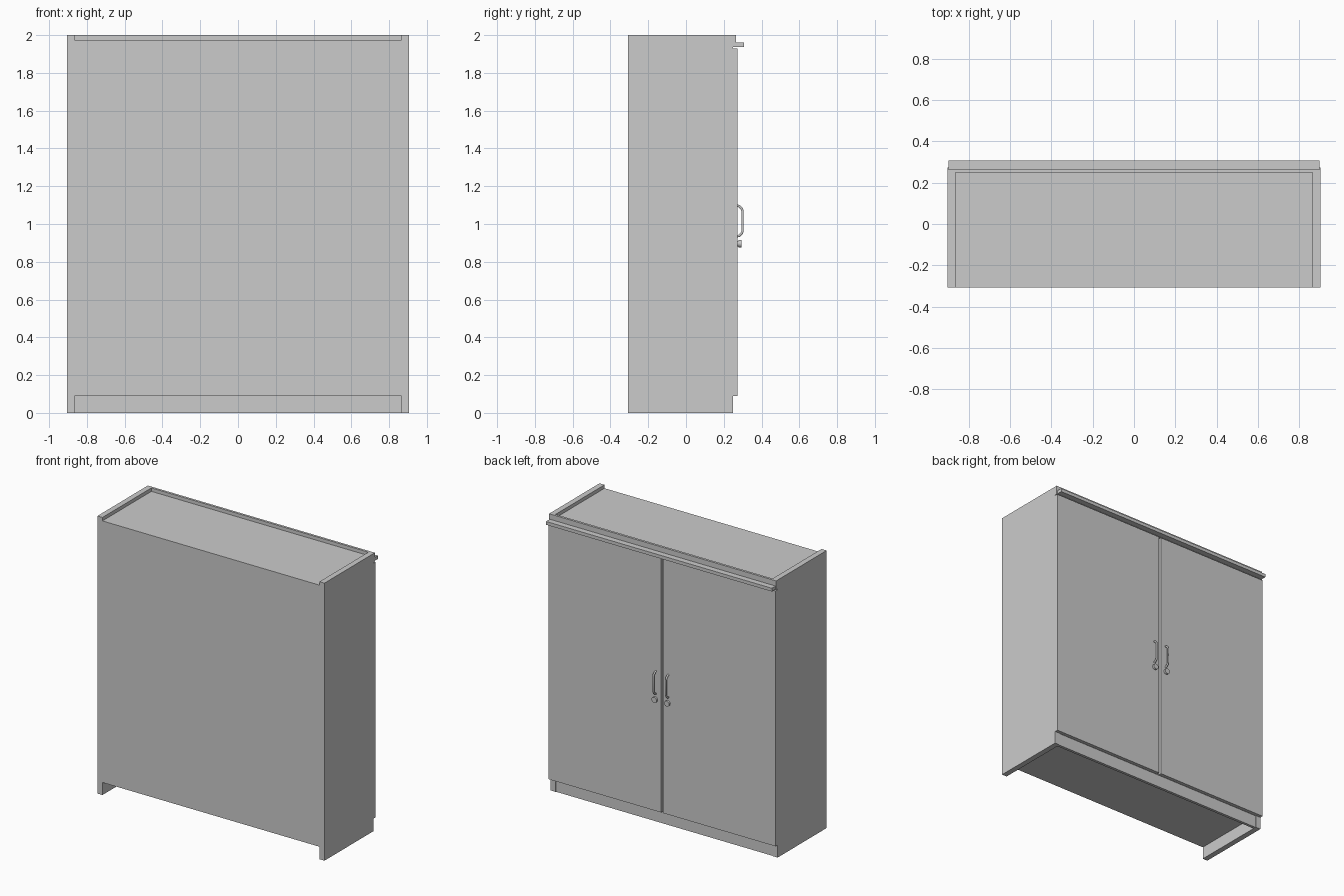
import bpy, math
from mathutils import Vector

if "Cube" in bpy.data.objects:
    bpy.data.objects.remove(bpy.data.objects["Cube"])

W = 0.905        # half width
IN = 0.865       # inner face of the sides
BACK = -0.308    # plain rear face
FRONT = 0.249    # front edge of the carcass


def box(name, x, y, z):
    bpy.ops.mesh.primitive_cube_add(size=1)
    o = bpy.context.object
    o.name = name
    o.location = [(a + b) / 2 for a, b in (x, y, z)]
    o.scale = [b - a for a, b in (x, y, z)]
    bpy.ops.object.transform_apply(location=True, rotation=False, scale=True)
    return o


def disc(name, x, z, r, y0, y1):
    bpy.ops.mesh.primitive_cylinder_add(vertices=24, radius=r, depth=y1 - y0,
                                        location=(x, (y0 + y1) / 2, z),
                                        rotation=(math.pi / 2, 0, 0))
    bpy.context.object.name = name
    bpy.ops.object.shade_smooth_by_angle()


def handle(name, x):
    # bow handle swept along a short path
    path = [(0.270, 0.935), (0.281, 0.937), (0.296, 0.952), (0.299, 0.962),
            (0.299, 1.070), (0.296, 1.080), (0.281, 1.095), (0.270, 1.097)]
    cu = bpy.data.curves.new(name, 'CURVE')
    cu.dimensions = '3D'
    cu.bevel_depth = 0.0065
    cu.bevel_resolution = 3
    cu.use_fill_caps = True
    sp = cu.splines.new('POLY')
    sp.points.add(len(path) - 1)
    for p, (y, z) in zip(sp.points, path):
        p.co = (x, y, z, 1)
    bpy.context.collection.objects.link(bpy.data.objects.new(name, cu))


# Carcass
box("back_panel", (-IN, IN), (BACK, BACK + 0.02), (0.09, 1.975))
box("top_panel", (-IN, IN), (BACK + 0.02, FRONT), (1.95, 1.975))
box("floor_panel", (-IN, IN), (BACK + 0.02, FRONT), (0.09, 0.115))
box("centre_divider", (-0.02, 0.02), (BACK + 0.02, FRONT - 0.004), (0.115, 1.95))
box("plinth", (-IN, IN), (FRONT - 0.023, FRONT - 0.003), (0, 0.09))

# Top rail and cornice strip
box("top_rail", (-W, W), (FRONT, 0.266), (1.936, 2.0))
box("cornice", (-0.9, 0.9), (0.266, 0.308), (1.938, 1.962))

# Sides, doors, handles and locks
for s, side in ((-1, "left"), (1, "right")):
    box(side + "_side", sorted((s * IN, s * W)), (BACK, FRONT), (0, 2.0))
    box(side + "_door", sorted((s * 0.007, s * W)), (FRONT + 0.001, 0.273), (0.09, 1.93))
    handle(side + "_handle", s * 0.05)
    disc(side + "_lock_stem", s * 0.05, 0.896, 0.015, 0.272, 0.28)
    disc(side + "_lock_head", s * 0.05, 0.896, 0.02, 0.279, 0.293)
